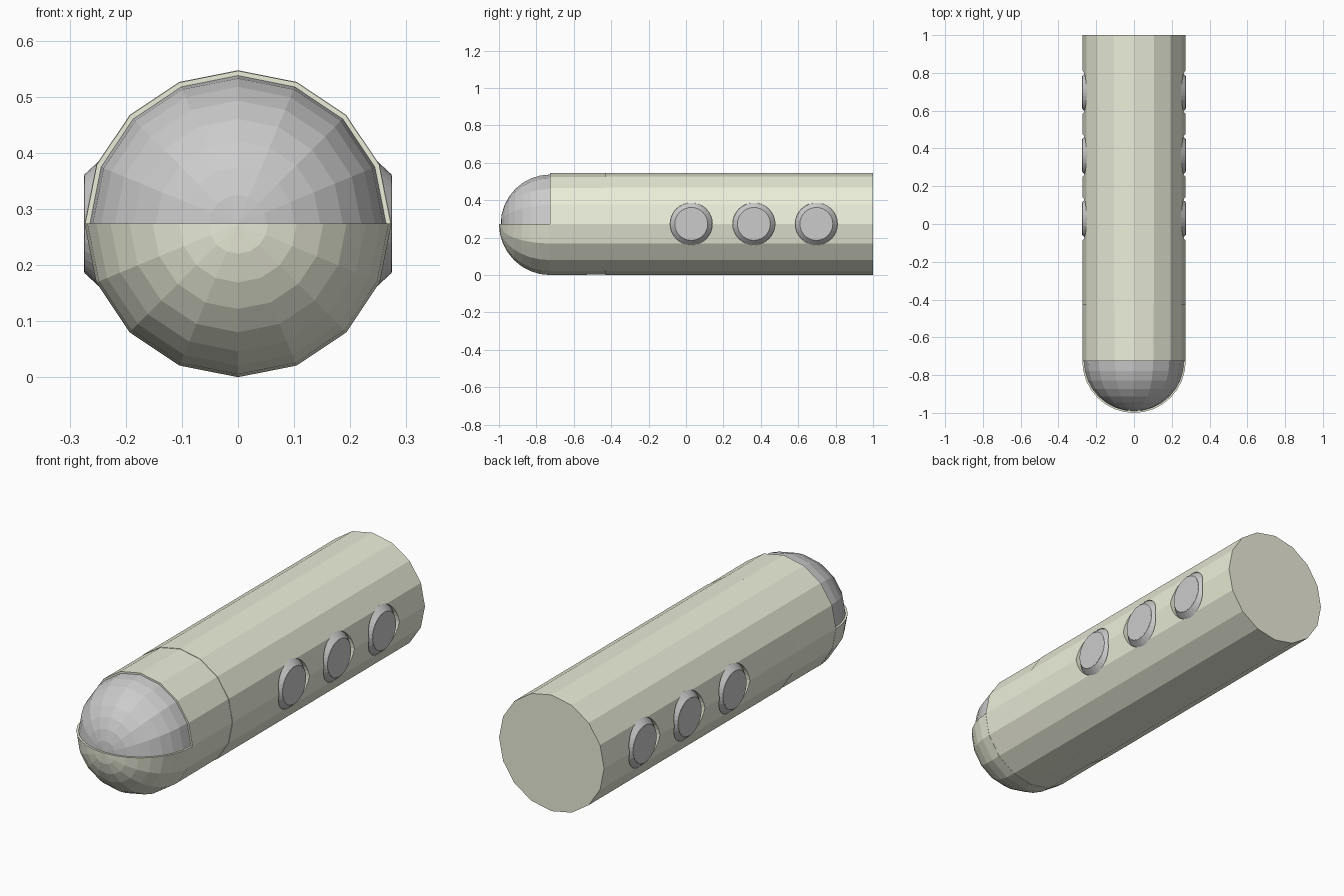
import bpy, bmesh
from math import sin, cos, pi, radians

if "Cube" in bpy.data.objects:
    bpy.data.objects.remove(bpy.data.objects["Cube"])

R, ZC, Y_NOSE, SEAM = 0.2735, 0.2735, -0.7265, -0.43

hull_mat = bpy.data.materials.new("hull_beige")
hull_mat.diffuse_color = (0.83, 0.85, 0.70, 1)
hull_mat.use_nodes = True
hull_mat.node_tree.nodes["Principled BSDF"].inputs["Base Color"].default_value = hull_mat.diffuse_color
glass_mat = bpy.data.materials.new("glass_grey")
glass_mat.diffuse_color = (0.72, 0.72, 0.72, 1)
glass_mat.use_nodes = True
glass_mat.node_tree.nodes["Principled BSDF"].inputs["Base Color"].default_value = glass_mat.diffuse_color


def make(name, bm, mat):
    bmesh.ops.remove_doubles(bm, verts=bm.verts, dist=1e-5)
    bmesh.ops.recalc_face_normals(bm, faces=bm.faces)
    me = bpy.data.meshes.new(name)
    bm.to_mesh(me)
    bm.free()
    ob = bpy.data.objects.new(name, me)
    bpy.context.collection.objects.link(ob)
    if mat:
        me.materials.append(mat)
    return ob


def lathe(name, profile, axis, n, centre, mat, a0=0.0, a1=2 * pi):
    """Spin (position, radius) pairs around the x or y axis; ends are closed."""
    bm = bmesh.new()
    full = a1 - a0 > 6.28
    count = n if full else n + 1
    rings = []
    for p, r in profile:
        ring = []
        for i in range(count):
            a = a0 + (a1 - a0) * i / n
            u, v = r * cos(a), r * sin(a)
            co = (u, p, v) if axis == 'y' else (p, u, v)
            ring.append(bm.verts.new([c + d for c, d in zip(co, centre)]))
        rings.append(ring)
    for (p, q), (ra, rb) in zip(zip(rings, rings[1:]), zip(profile, profile[1:])):
        for i in range(n):
            j = (i + 1) % count
            if rb[1] < 1e-6:
                bm.faces.new((p[i], p[j], q[i]))
            else:
                bm.faces.new((p[i], p[j], q[j], q[i]))
    for ring, (p, r) in ((rings[0], profile[0]), (rings[-1], profile[-1])):
        if r > 1e-6:
            bm.faces.new(ring)
    if not full:
        # flat cut along the half plane
        bm.faces.new([r[0] for r in rings] + [r[-1] for r in reversed(rings[:-1])])
    return make(name, bm, mat)


def dome(r):
    return [(-r * sin(radians(11.25 * k)), r * cos(radians(11.25 * k)) if k < 8 else 0)
            for k in range(9)]


# 16-sided hull with a faint seam behind the cockpit
hull = lathe("hull", [(1.0, R), (SEAM, R), (SEAM, R - 0.002), (Y_NOSE, R - 0.001)],
             'y', 16, (0, 0, ZC), hull_mat)

# Nose: lower shell and slightly smaller canopy above it
lathe("lower_nose", dome(R), 'y', 8, (0, Y_NOSE, ZC), hull_mat, pi, 2 * pi)
lathe("canopy", dome(0.264), 'y', 8, (0, Y_NOSE, ZC), glass_mat, 0, pi)

# Three round portholes on each side, set in pockets in the hull
for s, side in ((1, "right"), (-1, "left")):
    for k, y in enumerate((0.028, 0.363, 0.697)):
        c = (0, y, ZC)
        cutter = lathe("pocket_cutter", [(s * 0.21, 0.113), (s * 0.35, 0.113)], 'x', 32, c, None)
        cutter.hide_render = True
        cutter.hide_set(True)
        mod = hull.modifiers.new("pocket", 'BOOLEAN')
        mod.operation = 'DIFFERENCE'
        mod.solver = 'EXACT'
        mod.object = cutter
        lathe(f"window_frame_{side}_{k + 1}",
              [(s * 0.20, 0.1125), (s * 0.247, 0.1125), (s * 0.2735, 0.088)], 'x', 32, c, None)
        lathe(f"window_glass_{side}_{k + 1}",
              [(s * 0.265, 0.086), (s * 0.2742, 0.086)], 'x', 32, c, glass_mat)
